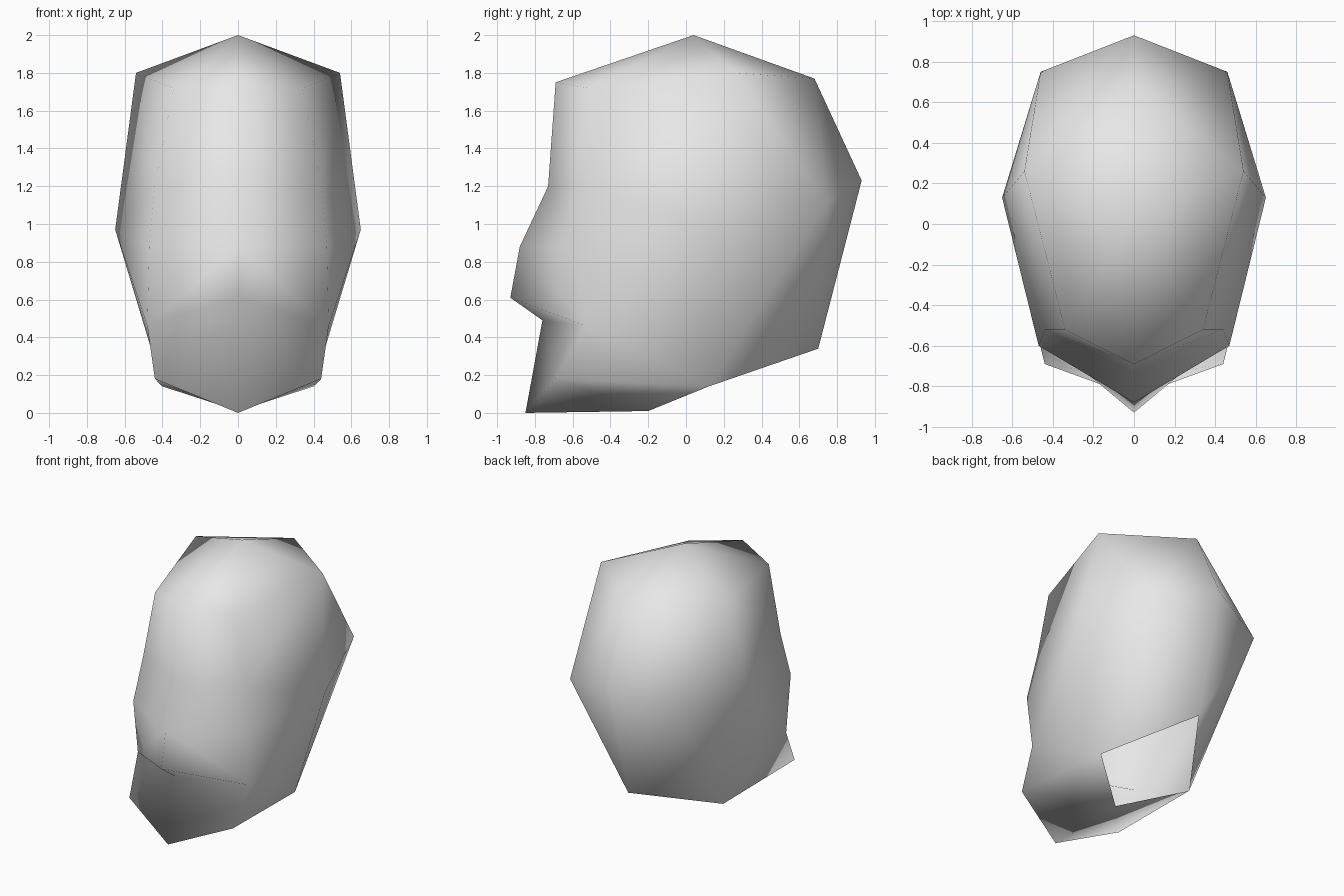
import bpy
import bmesh

cube = bpy.data.objects.get("Cube")
if cube:
    bpy.data.objects.remove(cube)


def make_material(name, rgb):
    mat = bpy.data.materials.new(name)
    mat.use_nodes = True
    colour = (*rgb, 1.0)
    mat.diffuse_color = colour
    mat.node_tree.nodes["Principled BSDF"].inputs["Base Color"].default_value = colour
    return mat


grey = make_material("light grey", (0.8, 0.8, 0.8))

# Centre profile of the head, as (y, z)
profile = {
    "crown": (0.04, 2.0), "hairline": (-0.69, 1.75), "brow": (-0.73, 1.2),
    "bridge": (-0.88, 0.88), "nose_tip": (-0.93, 0.61), "lip": (-0.76, 0.49),
    "chin": (-0.85, 0), "throat": (-0.2, 0.01), "nape": (0.7, 0.34),
    "back": (0.93, 1.23), "back_top": (0.68, 1.77),
}

# Landmarks on the left half, as (x, y, z)
side = {
    "temple_top": (0.54, 0.26, 1.8), "forehead_side": (0.34, -0.52, 1.72),
    "brow_side": (0.44, -0.52, 1.21), "eye_side": (0.47, -0.6, 0.88),
    "cheek": (0.48, -0.53, 0.46), "jaw": (0.44, -0.69, 0.18),
    "neck_side": (0.4, 0.12, 0.14), "ear": (0.65, 0.13, 0.97),
    "back_side": (0.46, 0.75, 1.11),
}

# Patches joining the landmarks; the neck is left open
patches = [
    # skull
    "crown hairline forehead_side temple_top",
    "crown temple_top back_top",
    "back_top temple_top back_side back",
    "back back_side nape",
    "temple_top ear back_side",
    "temple_top forehead_side brow_side ear",
    "back_side ear neck_side nape",
    # face
    "hairline brow brow_side forehead_side",
    "brow bridge eye_side brow_side",
    "bridge nose_tip cheek eye_side",
    "nose_tip lip cheek",
    "lip chin jaw cheek",
    # cheek, jaw and underside
    "brow_side eye_side ear",
    "eye_side cheek ear",
    "cheek jaw neck_side ear",
    "jaw chin throat neck_side",
]

bm = bmesh.new()
points = {name: bm.verts.new((0, y, z)) for name, (y, z) in profile.items()}
points.update({name: bm.verts.new(co) for name, co in side.items()})
for patch in patches:
    face = bm.faces.new([points[name] for name in patch.split()])
    face.smooth = True

# Mirror the half and weld it along the centre line
bmesh.ops.mirror(bm, geom=bm.verts[:] + bm.edges[:] + bm.faces[:],
                 axis="X", merge_dist=0.001)
bmesh.ops.recalc_face_normals(bm, faces=bm.faces[:])

mesh = bpy.data.meshes.new("head")
bm.to_mesh(mesh)
bm.free()
mesh.materials.append(grey)
head = bpy.data.objects.new("head", mesh)
bpy.context.collection.objects.link(head)
